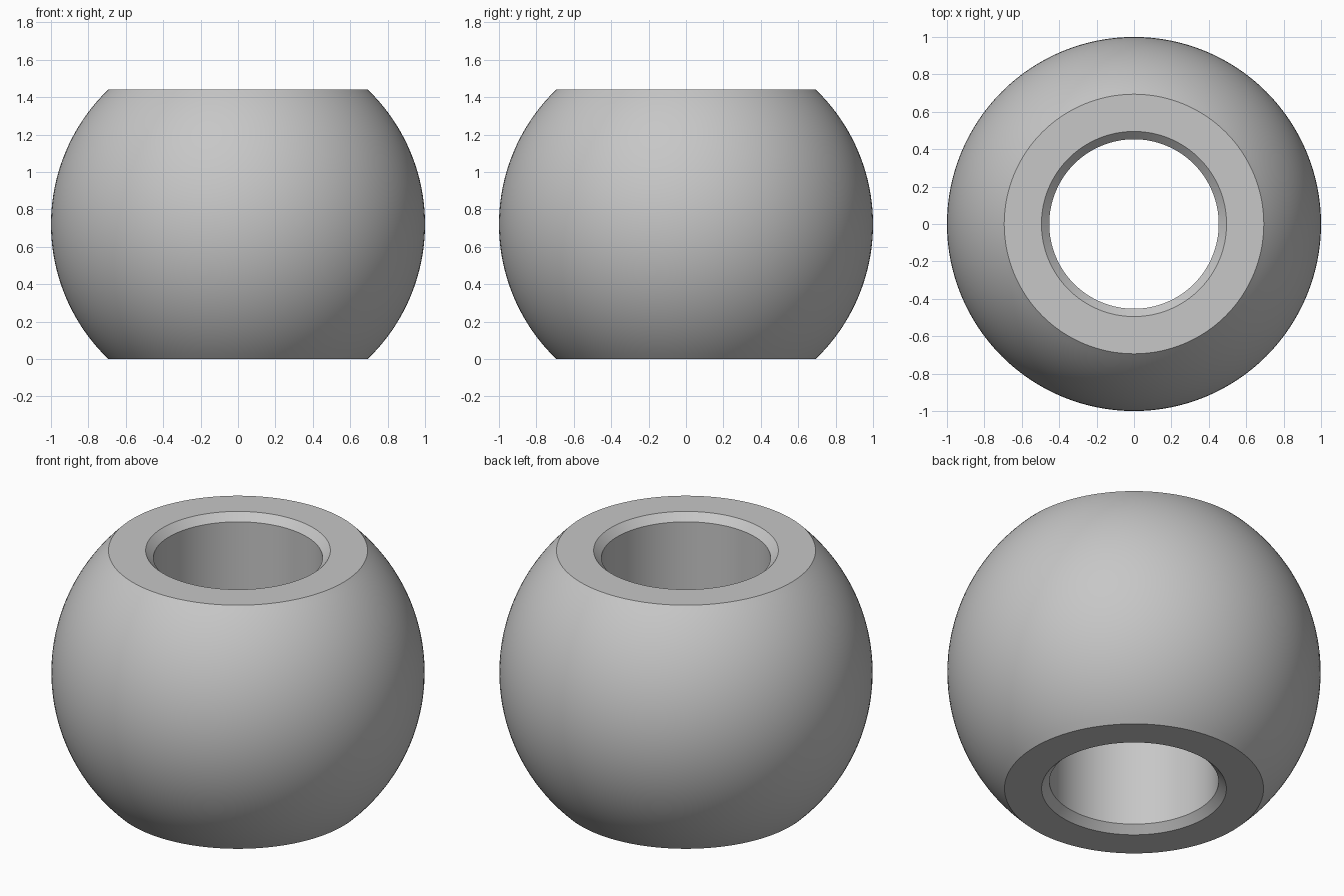
import bpy, bmesh
from math import asin, cos, sin, pi, radians

cube = bpy.data.objects.get("Cube")
if cube:
    bpy.data.objects.remove(cube, do_unlink=True)

HALF = 0.72        # half height between the flat faces
BORE = 0.453       # bore radius
MOUTH = 0.495      # bore radius at the flat faces
BEVEL = 0.042      # depth of the bore chamfer
SIDES = 128
ARC_STEPS = 40

# Plain grey metal
grey = bpy.data.materials.new("grey_metal")
grey.use_nodes = True
colour = (0.57, 0.57, 0.57, 1)
grey.diffuse_color = colour
grey.node_tree.nodes["Principled BSDF"].inputs["Base Color"].default_value = colour

# Closed cross-section: spherical outside, flat ends, chamfered bore
limit = asin(HALF)
angles = [-limit + 2 * limit * i / ARC_STEPS for i in range(ARC_STEPS + 1)]
profile = [(cos(a), HALF + sin(a)) for a in angles]
top = 2 * HALF
profile += [(MOUTH, top), (BORE, top - BEVEL), (BORE, BEVEL), (MOUTH, 0)]

# Revolve the cross-section around z
bm = bmesh.new()
rings = [[bm.verts.new((r * cos(2 * pi * s / SIDES), r * sin(2 * pi * s / SIDES), z))
          for s in range(SIDES)] for r, z in profile]
for i, ring in enumerate(rings):
    after = rings[(i + 1) % len(rings)]
    for s in range(SIDES):
        t = (s + 1) % SIDES
        bm.faces.new((ring[s], ring[t], after[t], after[s]))
bmesh.ops.recalc_face_normals(bm, faces=bm.faces)

mesh = bpy.data.meshes.new("bored_ball")
bm.to_mesh(mesh)
bm.free()
mesh.materials.append(grey)
ball = bpy.data.objects.new("bored_ball", mesh)
bpy.context.collection.objects.link(ball)

# Smooth curved surfaces, sharp rims
bpy.ops.object.select_all(action="DESELECT")
ball.select_set(True)
bpy.context.view_layer.objects.active = ball
bpy.ops.object.shade_smooth_by_angle(angle=radians(30))
